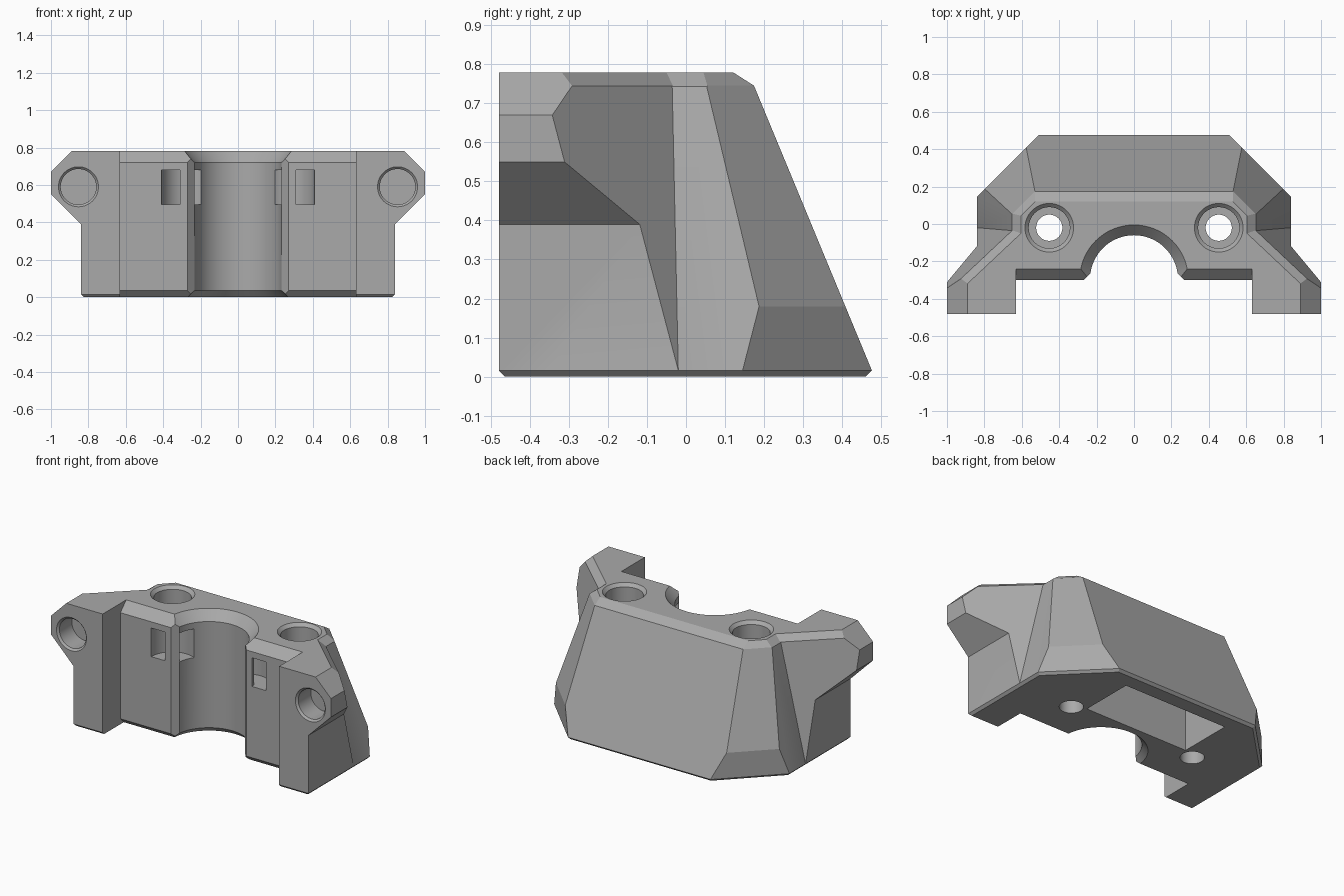
import bpy, bmesh, math
from mathutils import Vector, Matrix

if "Cube" in bpy.data.objects:
    bpy.data.objects.remove(bpy.data.objects["Cube"], do_unlink=True)

grey = bpy.data.materials.new("plain_grey")
GREY = (0.40, 0.40, 0.40, 1)
grey.diffuse_color = GREY
grey.use_nodes = True
grey.node_tree.nodes["Principled BSDF"].inputs["Base Color"].default_value = GREY

TOP = 0.78


def finish(bm, name):
    bmesh.ops.recalc_face_normals(bm, faces=bm.faces)
    mesh = bpy.data.meshes.new(name)
    bm.to_mesh(mesh)
    bm.free()
    mesh.materials.append(grey)
    obj = bpy.data.objects.new(name, mesh)
    bpy.context.collection.objects.link(obj)
    return obj


def trim(bm, normal, limit):
    """Keep the side where dot(normal, point) <= limit and cap the cut."""
    n = Vector(normal)
    cut = bmesh.ops.bisect_plane(
        bm, geom=bm.verts[:] + bm.edges[:] + bm.faces[:], dist=1e-6,
        plane_co=n * limit / n.length_squared, plane_no=n, clear_outer=True)
    edges = [g for g in cut["geom_cut"] if isinstance(g, bmesh.types.BMEdge)]
    if edges:
        bmesh.ops.edgeloop_fill(bm, edges=edges)


def prism(points, start, end, place):
    """Extrude a 2D profile; place(u, v, w) maps it into space."""
    bm = bmesh.new()
    face = bm.faces.new([bm.verts.new(place(u, v, start)) for u, v in points])
    out = bmesh.ops.extrude_face_region(bm, geom=[face])
    moved = [g for g in out["geom"] if isinstance(g, bmesh.types.BMVert)]
    shift = Vector(place(0, 0, end)) - Vector(place(0, 0, start))
    bmesh.ops.translate(bm, verts=moved, vec=shift)
    return bm


def lathe(profile, matrix, ring=False, sides=64):
    """Turn (radius, height) points about z, as a solid or as a closed ring."""
    bm = bmesh.new()
    rings = []
    for r, h in profile:
        rings.append([bm.verts.new((r * math.cos(a), r * math.sin(a), h))
                      for a in (math.tau * i / sides for i in range(sides))])
    pairs = list(zip(rings, rings[1:]))
    if ring:
        pairs.append((rings[-1], rings[0]))
    else:
        bm.faces.new(rings[0])
        bm.faces.new(rings[-1])
    for low, high in pairs:
        for i in range(sides):
            j = (i + 1) % sides
            bm.faces.new((low[i], low[j], high[j], high[i]))
    bmesh.ops.transform(bm, matrix=matrix, verts=bm.verts)
    return bm


def along_x(u, v, w):
    return (w, u, v)


def along_y(u, v, w):
    return (u, w, v)


def along_z(u, v, w):
    return (u, v, w)


def combine(target, other, operation):
    mod = target.modifiers.new(other.name, "BOOLEAN")
    mod.operation = operation
    mod.solver = "EXACT"
    mod.object = other
    bpy.context.view_layer.objects.active = target
    bpy.ops.object.modifier_apply(modifier=mod.name)
    bpy.data.objects.remove(other, do_unlink=True)


# Main faceted housing
bm = prism([(-1, -0.35), (1, -0.35), (1, 0.6), (-1, 0.6)], 0, TOP, along_z)
trim(bm, (0, 1, 0.414), 0.483)           # sloping back
trim(bm, (0, 1, 1.57), 1.345)            # back top chamfer
trim(bm, (0, 1, -1), 0.461)              # back bottom chamfer
for s in (1, -1):
    trim(bm, (s, 0, 0.258), 0.844)       # leaning side
    trim(bm, (s, 0, 1.3), 1.6185)
    trim(bm, (s, 0, -1), 0.825)
    trim(bm, (s, 1, 0), 0.985)           # diagonal corner
    trim(bm, (s, 1, 0.496), 1.074)
    trim(bm, (s, 1, 1.6), 1.897)
    trim(bm, (s, 1, -1.4), 0.964)
housing = finish(bm, "bearing_housing")

# Side arms with projecting ears
ear_profile = [(0.5, 0), (0.825, 0), (0.84, 0.015), (0.84, 0.39),
               (1, 0.55), (1, 0.67), (0.89, TOP), (0.5, TOP)]
for s in (1, -1):
    bm = prism([(s * x, z) for x, z in ear_profile], -0.48, 0.4, along_y)
    trim(bm, (s * 0.94, 1, 0.264), 0.774)
    trim(bm, (s * 0.94, 1, 1.7), 1.844)
    trim(bm, (0, -1, -1), 0.465)
    combine(housing, finish(bm, "side_arm"), "UNION")

# Front recess with chamfered top and bottom edges
recess = [(-0.6, -0.1), (-0.165, -0.1), (-0.3, 0.035),
          (-0.3, 0.72), (-0.18, 0.84), (-0.6, 0.84)]
combine(housing, finish(prism(recess, -0.63, 0.63, along_x), "front_recess"),
        "DIFFERENCE")

# Half-round bore with flared ends and bevelled front corners
bore = [(0.37, -0.1), (0.235, 0.035), (0.235, 0.72), (0.345, 0.84)]
combine(housing, finish(lathe(bore, Matrix.Translation((0, -0.295, 0))), "bore"),
        "DIFFERENCE")
mouth = [(-0.31, -0.34), (0.31, -0.34), (0.215, -0.245), (-0.215, -0.245)]
combine(housing, finish(prism(mouth, -0.1, 0.9, along_z), "bore_mouth"),
        "DIFFERENCE")

# Hollow pocket under the sloping back
pocket = [(0.02, -0.1), (0.41, -0.1), (0.37, 0), (0.11, 0.62), (0.02, 0.62)]
combine(housing, finish(prism(pocket, -0.37, 0.37, along_x), "under_pocket"),
        "DIFFERENCE")

# Screw holes, ear sockets and strap channels on both sides
screw = [(0.07, -0.1), (0.07, 0.66), (0.11, 0.66), (0.11, 0.76), (0.15, 0.80)]
socket = [(0.095, 0.14), (0.095, 0.012), (0.117, -0.01)]
strap = [(0.045, 0.495), (0.145, 0.495), (0.145, 0.68), (0.045, 0.68)]
for s in (1, -1):
    combine(housing, finish(lathe(screw, Matrix.Translation((s * 0.453, -0.02, 0))),
                            "screw_hole"), "DIFFERENCE")
    face_back = Matrix.Translation((s * 0.853, -0.48, 0.59)) @ Matrix.Rotation(
        -math.pi / 2, 4, "X")
    combine(housing, finish(lathe(socket, face_back), "ear_socket"), "DIFFERENCE")
    combine(housing, finish(lathe(strap, Matrix.Translation((s * 0.265, -0.295, 0)),
                                  ring=True), "strap_channel"), "DIFFERENCE")

# Smooth curved walls, crisp facets
bpy.ops.object.select_all(action="DESELECT")
housing.select_set(True)
bpy.context.view_layer.objects.active = housing
bpy.ops.object.shade_smooth_by_angle(angle=math.radians(15))
